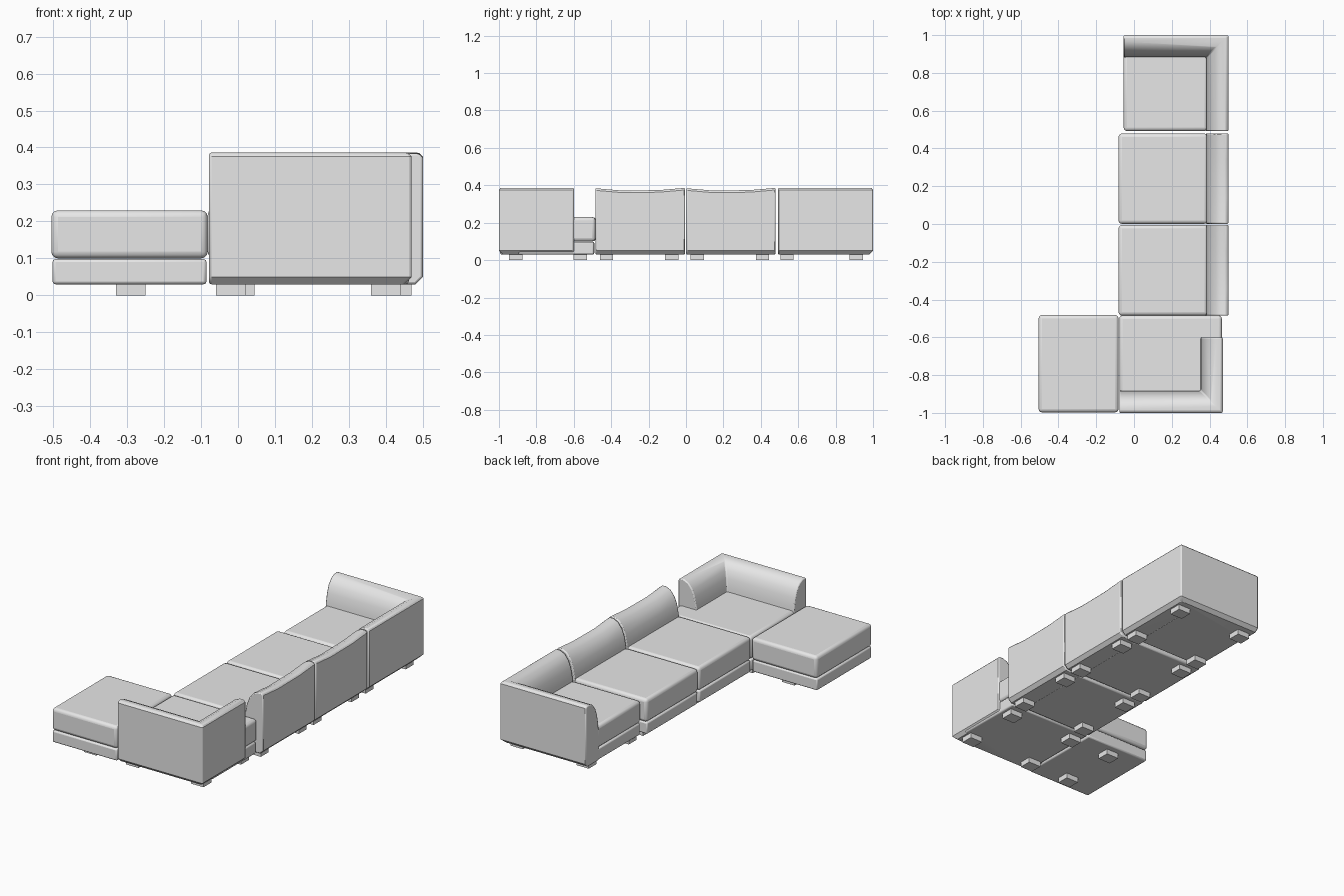
import bpy
import bmesh
from mathutils import Vector

cube = bpy.data.objects.get("Cube")
if cube:
    bpy.data.objects.remove(cube, do_unlink=True)

GREY = (0.8, 0.8, 0.8, 1.0)
fabric = bpy.data.materials.new("light grey fabric")
fabric.use_nodes = True
fabric.diffuse_color = GREY
fabric.node_tree.nodes["Principled BSDF"].inputs["Base Color"].default_value = GREY


def finish(name, bm, bevel, segments):
    """Turn a bmesh into a softly bevelled, smooth shaded object."""
    bmesh.ops.recalc_face_normals(bm, faces=bm.faces)
    mesh = bpy.data.meshes.new(name)
    bm.to_mesh(mesh)
    bm.free()
    mesh.materials.append(fabric)
    obj = bpy.data.objects.new(name, mesh)
    bpy.context.collection.objects.link(obj)
    if bevel:
        mod = obj.modifiers.new("soft edges", "BEVEL")
        mod.width = bevel
        mod.segments = segments
        mod.limit_method = "ANGLE"
        mod.angle_limit = 0.8
    bpy.ops.object.select_all(action="DESELECT")
    obj.select_set(True)
    bpy.context.view_layer.objects.active = obj
    bpy.ops.object.shade_smooth_by_angle(angle=0.6)
    return obj


def box(name, x0, x1, y0, y1, z0, z1, bevel=0.0, segments=2):
    bm = bmesh.new()
    bmesh.ops.create_cube(bm, size=1)
    for v in bm.verts:
        v.co = Vector(((x0 + x1) / 2 + v.co.x * (x1 - x0),
                       (y0 + y1) / 2 + v.co.y * (y1 - y0),
                       (z0 + z1) / 2 + v.co.z * (z1 - z0)))
    return finish(name, bm, bevel, segments)


# Backrest cross-section: inward distance, height
PROFILE = [(0.02, 0.03), (0, 0.05), (0, 0.375), (0.01, 0.386), (0.035, 0.386),
           (0.065, 0.372), (0.09, 0.34), (0.105, 0.3), (0.115, 0.25),
           (0.122, 0.18), (0.122, 0.03)]


def backrest(name, path):
    """Sweep the cross-section along (x, y, inward x, inward y, sag) stations."""
    bm = bmesh.new()
    rings = []
    for x, y, dx, dy, sag in path:
        rings.append([bm.verts.new((x + dx * d, y + dy * d,
                                    z - (sag if z > 0.3 else 0)))
                      for d, z in PROFILE])
    n = len(PROFILE)
    for a, b in zip(rings, rings[1:]):
        for i in range(n):
            j = (i + 1) % n
            bm.faces.new((a[i], a[j], b[j], b[i]))
    bm.faces.new(rings[0])
    bm.faces.new(rings[-1])
    return finish(name, bm, 0.006, 2)


def seat(name, x0, x1, y0, y1, top=0.23):
    box(name + "_base", x0 + 0.003, x1 - 0.003, y0 + 0.003, y1 - 0.008,
        0.03, 0.098, 0.008)
    box(name + "_cushion", x0, x1, y0, y1, 0.1, top, 0.018, 3)


def legs(name, xs, ys):
    for x in xs:
        for y in ys:
            box(name + "_leg", x - 0.04, x + 0.04, y - 0.036, y + 0.036, 0, 0.035)


# Ottoman
seat("ottoman", -0.505, -0.082, -0.997, -0.482)
legs("ottoman", [-0.29], [-0.91, -0.565])

# Front corner section
seat("front_corner", -0.078, 0.465, -0.9, -0.484)
backrest("front_corner_back", [(-0.078, -1, 0, 1, 0), (0.47, -1, -1, 1, 0),
                               (0.47, -0.6, -1, 0, 0)])
legs("front_corner", [-0.02, 0.4], [-0.91, -0.565])

# Two armless middle sections
for label, y0, y1 in (("middle_front", -0.485, -0.005), ("middle_rear", 0.001, 0.479)):
    seat(label, -0.082, 0.39, y0, y1, 0.235)
    mid = (y0 + y1) / 2
    backrest(label + "_back", [(0.5, y0, -1, 0, 0.002), (0.5, mid - 0.1, -1, 0, 0.014),
                               (0.5, mid + 0.1, -1, 0, 0.012), (0.5, y1, -1, 0, 0)])
    legs(label, [0.005, 0.43], [y0 + 0.06, y1 - 0.07])

# Rear corner section
seat("rear_corner", -0.055, 0.39, 0.492, 0.9)
backrest("rear_corner_back", [(0.5, 0.492, -1, 0, 0), (0.5, 1, -1, -1, 0),
                              (-0.055, 1, 0, -1, 0)])
legs("rear_corner", [0.005, 0.43], [0.54, 0.91])
